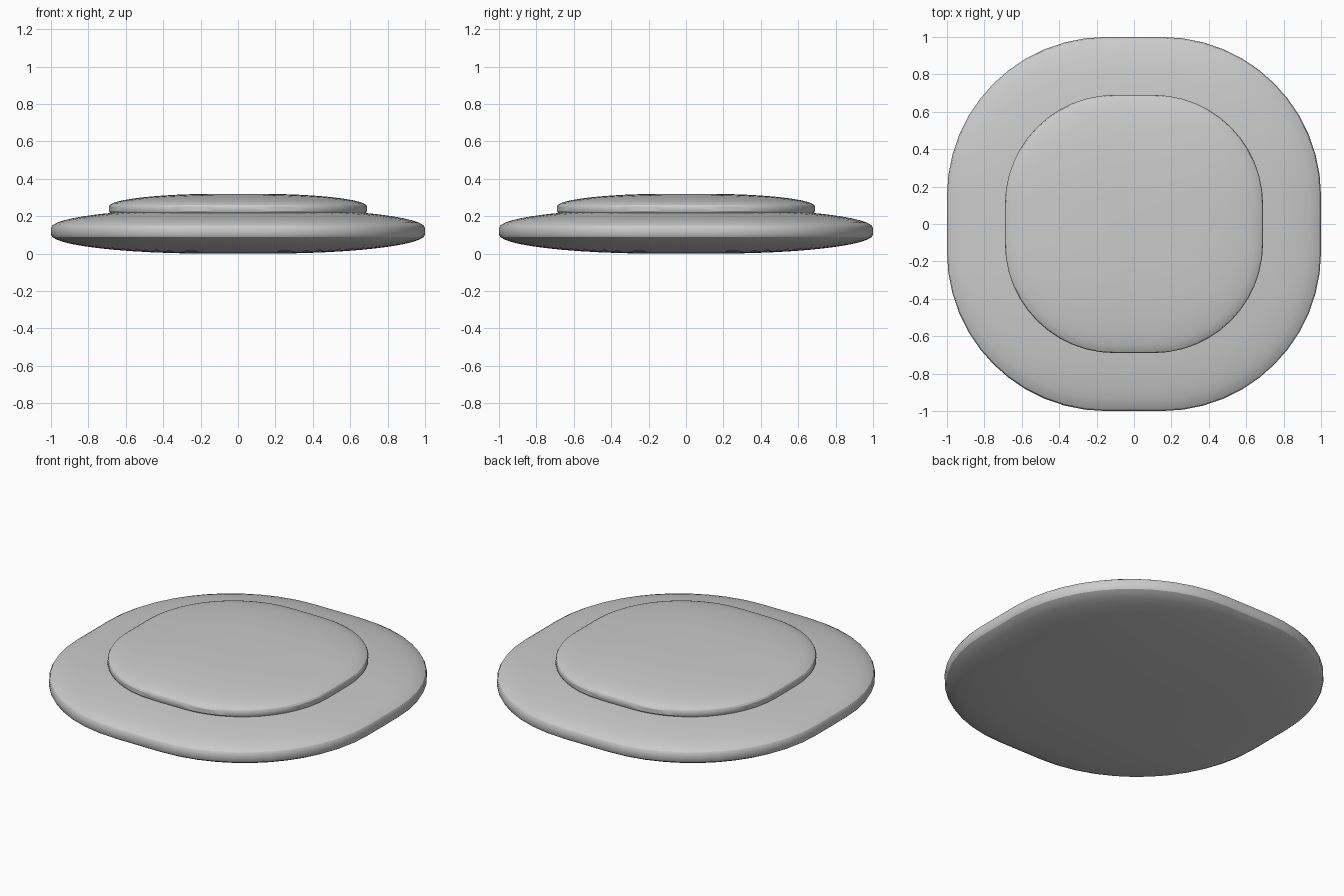
import bpy

if "Cube" in bpy.data.objects:
    bpy.data.objects.remove(bpy.data.objects["Cube"])


def rounded_slab(name, half, half_h, z, radius=0.85):
    """Heavily rounded cube flattened into a cushion-shaped slab."""
    bpy.ops.mesh.primitive_cube_add(size=2)
    ob = bpy.context.object
    ob.name = name
    bev = ob.modifiers.new("round", 'BEVEL')
    bev.width = radius
    bev.segments = 12
    bev.limit_method = 'NONE'
    bev.use_clamp_overlap = False
    bpy.ops.object.modifier_apply(modifier=bev.name)
    # flatten after rounding so the edge becomes elliptical
    ob.scale = (half, half, half_h)
    bpy.ops.object.transform_apply(location=False, rotation=False, scale=True)
    ob.location.z = z
    bpy.ops.object.shade_smooth_by_angle()
    return ob


# wide lower slab
rounded_slab("lower_slab", 1.0, 0.12, 0.124).location.z = 0.12
# smaller upper slab resting partly sunk into it
rounded_slab("upper_slab", 0.69, 0.08, 0.24)
